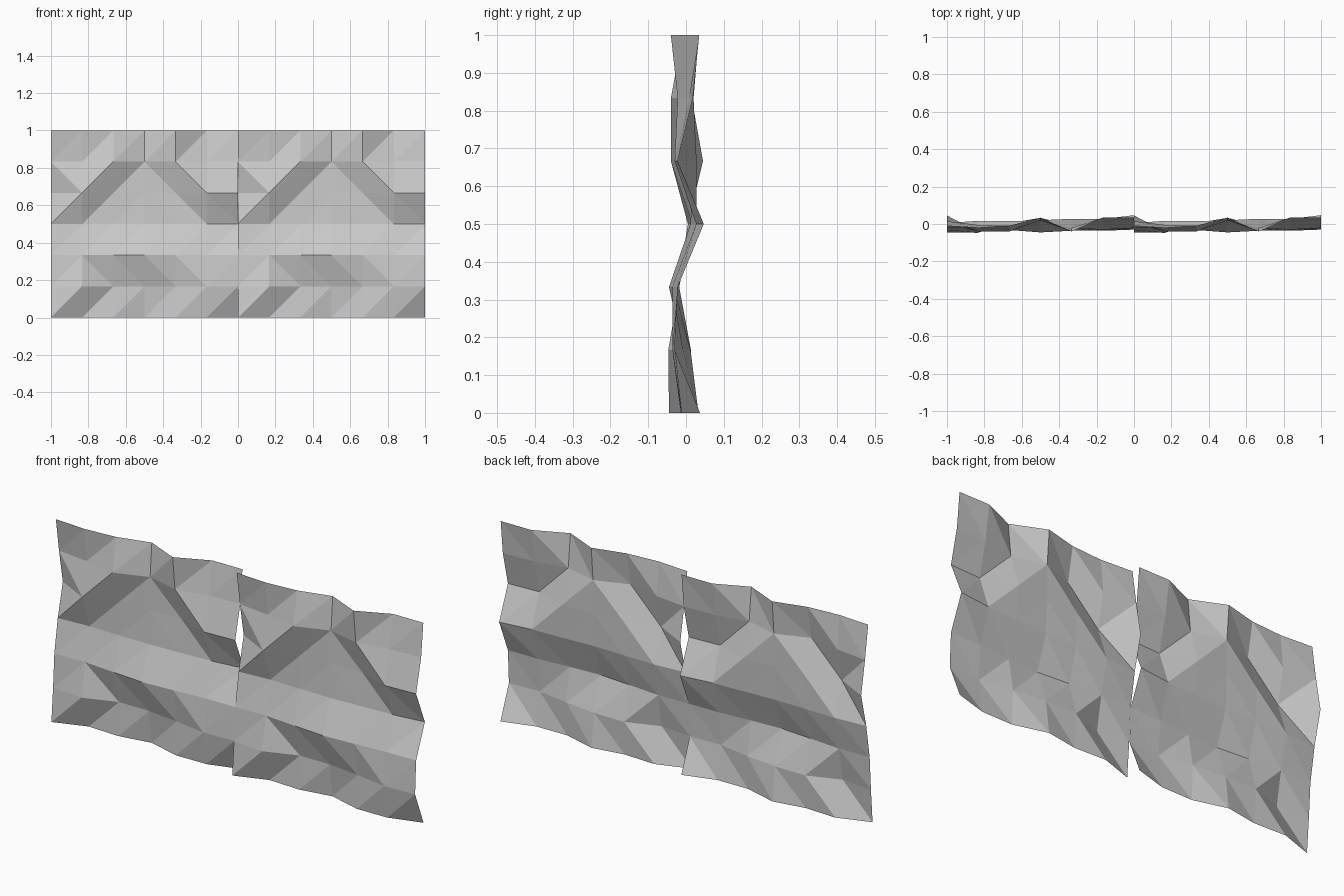
import bpy, bmesh

if "Cube" in bpy.data.objects:
    bpy.data.objects.remove(bpy.data.objects["Cube"])

N = 6             # cells per side of each square panel
STEP = 1.0 / N

# Relief depth (y, in thousandths) per grid point, bottom row first
DEPTH = [
    [-45, 12, 5, 33, -14, -12, 37],
    [-32, -47, 13, 12, -8, -36, -30],
    [-22, -18, -32, -45, -36, -24, -22],
    [5, 17, 14, 12, 20, 27, 47],
    [45, -40, 15, 18, 28, -30, -22],
    [15, -5, -40, 20, -22, 8, 18],
    [-10, -21, -9, 34, -40, 34, 35],
]

# Direction of the fold across each cell, bottom row first (R rises to the right)
FOLDS = ["RRRRRR", "RLLLLR", "RRRRRR", "RRRLLL", "LRRLLL", "RRRRRR"]

rock = bpy.data.materials.new("rock grey")
rock.diffuse_color = (0.6, 0.6, 0.6, 1.0)
rock.use_nodes = True
rock.node_tree.nodes["Principled BSDF"].inputs["Base Color"].default_value = rock.diffuse_color


def make_panel(name, x0):
    """Faceted rock sheet, one unit square, starting at x0."""
    bm = bmesh.new()
    grid = [[bm.verts.new((x0 + c * STEP, DEPTH[r][c] / 1000, r * STEP))
             for c in range(N + 1)] for r in range(N + 1)]
    for r in range(N):
        for c in range(N):
            a, b = grid[r][c], grid[r][c + 1]
            d, e = grid[r + 1][c], grid[r + 1][c + 1]
            if FOLDS[r][c] == "R":
                tris = ((a, b, e), (a, e, d))
            else:
                tris = ((a, b, d), (b, e, d))
            for t in tris:
                bm.faces.new(t)
    mesh = bpy.data.meshes.new(name)
    bm.to_mesh(mesh)
    bm.free()
    mesh.materials.append(rock)
    obj = bpy.data.objects.new(name, mesh)
    bpy.context.collection.objects.link(obj)
    return obj


# Two identical wall panels side by side
make_panel("left_rock_panel", -1.0)
make_panel("right_rock_panel", 0.0)
